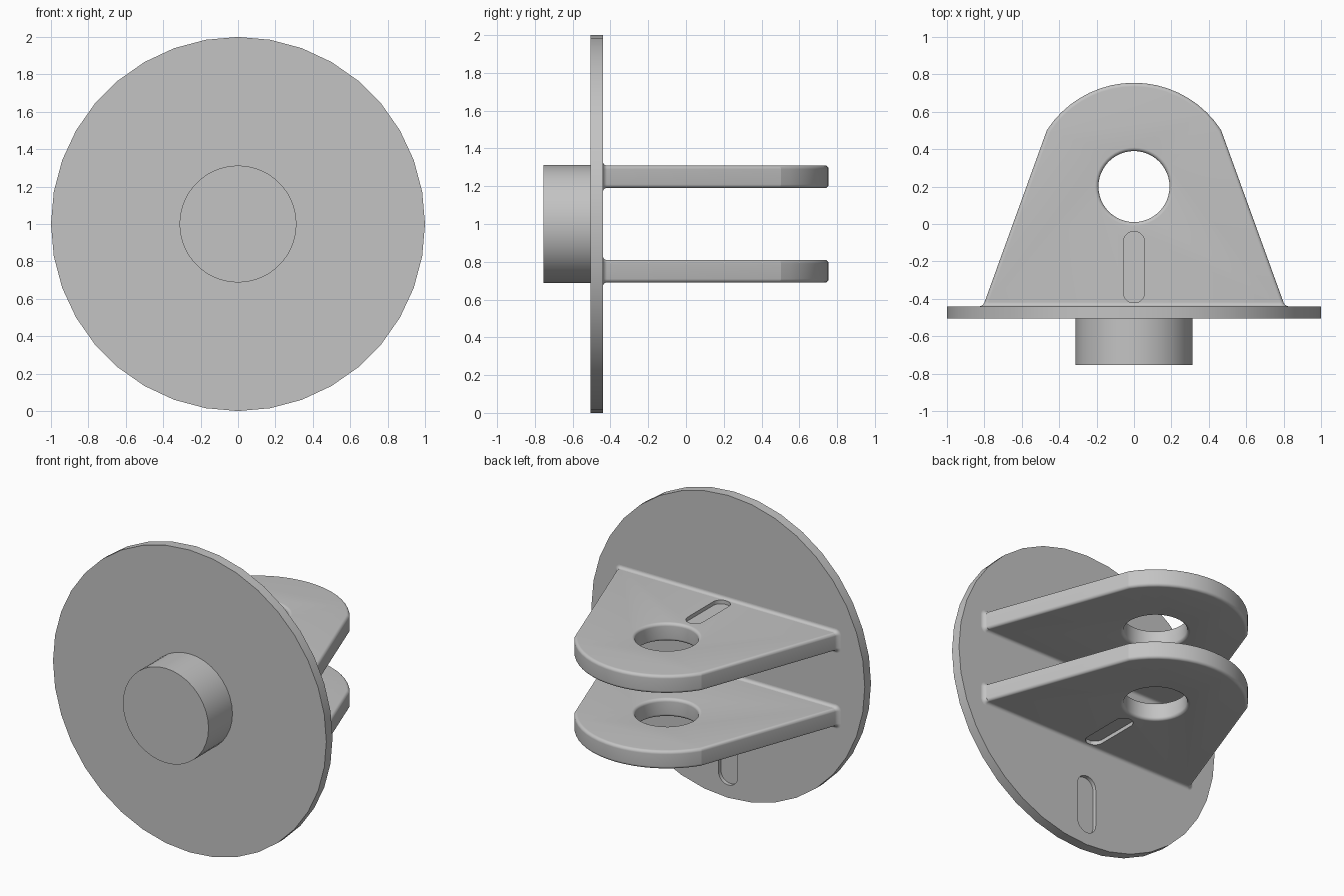
import bpy, bmesh
from math import sin, cos, pi, radians
from mathutils import Vector

cube = bpy.data.objects.get("Cube")
if cube:
    bpy.data.objects.remove(cube, do_unlink=True)

grey = bpy.data.materials.new("plain grey")
grey.use_nodes = True
COLOUR = (0.55, 0.55, 0.55, 1)
grey.diffuse_color = COLOUR
grey.node_tree.nodes["Principled BSDF"].inputs["Base Color"].default_value = COLOUR

BACK = -0.44          # rear face of the disc
HALF = 0.06           # half thickness of a lug


def arc(cx, cy, r, start, end, steps):
    return [(cx + r * cos(radians(start + (end - start) * i / steps)),
             cy + r * sin(radians(start + (end - start) * i / steps)))
            for i in range(steps + 1)]


def circle(cx, cy, r, sides):
    return arc(cx, cy, r, 0, 360, sides)[:-1]


def slot(r, low, high):
    return arc(0, high - r, r, 0, 180, 16) + arc(0, low + r, r, 180, 360, 16)


def loft(name, rings):
    """Closed solid through matching rings of points."""
    bm = bmesh.new()
    loops = [[bm.verts.new(p) for p in ring] for ring in rings]
    n = len(loops[0])
    for a, b in zip(loops, loops[1:]):
        for i in range(n):
            j = (i + 1) % n
            bm.faces.new((a[i], a[j], b[j], b[i]))
    bm.faces.new(loops[0])
    bm.faces.new(loops[-1])
    bmesh.ops.recalc_face_normals(bm, faces=bm.faces)
    mesh = bpy.data.meshes.new(name)
    bm.to_mesh(mesh)
    bm.free()
    mesh.materials.append(grey)
    obj = bpy.data.objects.new(name, mesh)
    bpy.context.collection.objects.link(obj)
    return obj


def prism_z(name, outline, low, high):
    return loft(name, [[(x, y, z) for x, y in outline] for z in (low, high)])


def prism_y(name, outline, low, high):
    return loft(name, [[(x, y, z) for x, z in outline] for y in (low, high)])


def activate(obj):
    bpy.ops.object.select_all(action='DESELECT')
    obj.select_set(True)
    bpy.context.view_layer.objects.active = obj


def cut(obj, cutter):
    mod = obj.modifiers.new("cut", 'BOOLEAN')
    mod.operation = 'DIFFERENCE'
    mod.solver = 'EXACT'
    mod.object = cutter
    activate(obj)
    bpy.ops.object.modifier_apply(modifier=mod.name)
    bpy.data.objects.remove(cutter, do_unlink=True)


def soften(obj):
    activate(obj)
    bpy.ops.object.shade_smooth_by_angle(angle=radians(12.5))


def side_x(y):
    return 0.8 - 0.359 * (y + 0.42)


def rounded_rect(hx, hz, r):
    pts = []
    for sx, sz, a in ((1, 1, 0), (-1, 1, 90), (-1, -1, 180), (1, -1, 270)):
        pts += arc(sx * (hx - r), sz * (hz - r), r, a, a + 90, 8)
    return pts


# Disc with a shallow slot in its rear face, and the front boss
disc = prism_y("disc", circle(0, 1, 1, 36), -0.505, BACK)
cut(disc, prism_y("disc_slot_cutter", slot(0.07, 0.085, 0.475), BACK - 0.025, BACK + 0.1))
soften(disc)
soften(prism_y("boss", circle(0, 1, 0.313, 36), -0.755, -0.49))


def lug(name, z, out):
    base = BACK - 0.03
    outline = ([(side_x(base), base)] + arc(0, 0.2, 0.555, 33, 147, 18)
               + [(-side_x(base), base)])
    plate = prism_z(name, outline, z - HALF, z + HALF)
    cut(plate, prism_z("hole_cutter", circle(0, 0.2, 0.19, 48), z - 0.2, z + 0.2))
    # Rounded rims on the outline and the hole
    bevel = plate.modifiers.new("round", 'BEVEL')
    bevel.width = 0.02
    bevel.segments = 8
    bevel.limit_method = 'ANGLE'
    bevel.angle_limit = radians(30)
    activate(plate)
    bpy.ops.object.modifier_apply(modifier=bevel.name)
    # Shallow slot in the outward face
    face = z + out * HALF
    cut(plate, prism_z("slot_cutter", slot(0.057, -0.422, -0.04),
                       *sorted((face - out * 0.025, face + out * 0.1))))
    soften(plate)
    # Fillet where the lug meets the disc
    r, rings = 0.02, []
    for i in range(9):
        a = pi / 2 * i / 8
        y, grow = BACK + r * (1 - cos(a)), r * (1 - sin(a))
        rings.append([(x, y, z + h) for x, h in
                      rounded_rect(side_x(y) + grow, HALF + grow, 0.02 + grow)])
    soften(loft(name + "_fillet", rings))


lug("upper_lug", 1.25, 1)
lug("lower_lug", 0.75, -1)
